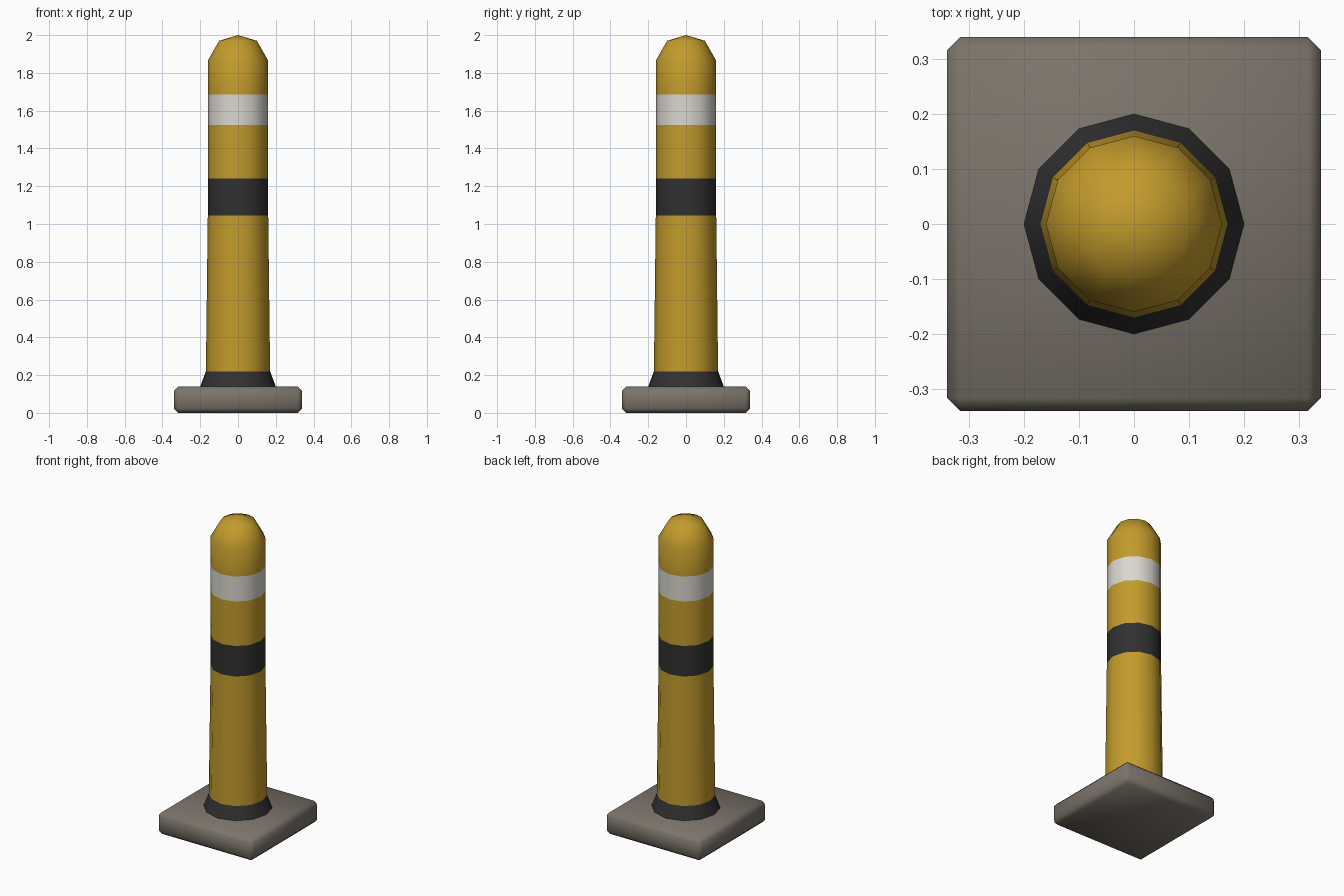
import bpy, bmesh, math

if "Cube" in bpy.data.objects:
    bpy.data.objects.remove(bpy.data.objects["Cube"])

def material(name, rgb):
    m = bpy.data.materials.new(name)
    m.diffuse_color = (*rgb, 1)
    m.use_nodes = True
    m.node_tree.nodes["Principled BSDF"].inputs["Base Color"].default_value = m.diffuse_color
    return m

yellow = material("yellow", (0.55, 0.33, 0.025))
black = material("black", (0.03, 0.03, 0.03))
white = material("reflective white", (0.70, 0.68, 0.62))
grey = material("warm grey", (0.20, 0.175, 0.145))

def finish(bm, name, mats, angle):
    bmesh.ops.recalc_face_normals(bm, faces=bm.faces)
    me = bpy.data.meshes.new(name)
    bm.to_mesh(me)
    bm.free()
    for m in mats:
        me.materials.append(m)
    ob = bpy.data.objects.new(name, me)
    bpy.context.collection.objects.link(ob)
    bpy.context.view_layer.objects.active = ob
    ob.select_set(True)
    bpy.ops.object.shade_smooth_by_angle(angle=math.radians(angle))
    ob.select_set(False)
    return ob

def lathe(name, profile, mats, angle, sides=12):
    """Turn (radius, z, material of the section above) rings into a closed solid."""
    bm = bmesh.new()
    rings = []
    for r, z, _ in profile:
        n = sides if r > 0 else 1
        rings.append([bm.verts.new((r * math.cos(2 * math.pi * i / sides),
                                    r * math.sin(2 * math.pi * i / sides), z)) for i in range(n)])
    for k, (a, b) in enumerate(zip(rings, rings[1:])):
        for i in range(sides):
            j = (i + 1) % sides
            vs = [a[i], a[j], b[0]] if len(b) == 1 else [a[i], a[j], b[j], b[i]]
            bm.faces.new(vs).material_index = profile[k][2]
    for ring in (rings[0], rings[-1]):
        if len(ring) > 1:
            bm.faces.new(ring)
    return finish(bm, name, mats, angle)

# Square bevelled foot
bm = bmesh.new()
bmesh.ops.create_cube(bm, size=1)
for v in bm.verts:
    v.co = (v.co.x * 0.68, v.co.y * 0.68, (v.co.z + 0.5) * 0.14)
bmesh.ops.bevel(bm, geom=bm.edges[:], offset=0.024, segments=1, affect='EDGES')
finish(bm, "base", [grey], 60)

# Flared collar
lathe("collar", [(0.20, 0.14, 0), (0.17, 0.22, 0)], [black], 40)

# Post with dark and reflective bands and a domed top
lathe("post", [(0.17, 0.22, 0), (0.16, 1.045, 1), (0.16, 1.24, 0), (0.16, 1.525, 2),
               (0.16, 1.685, 0), (0.16, 1.865, 0), (0.10, 1.97, 0), (0, 2.0, 0)],
      [yellow, black, white], 50)
